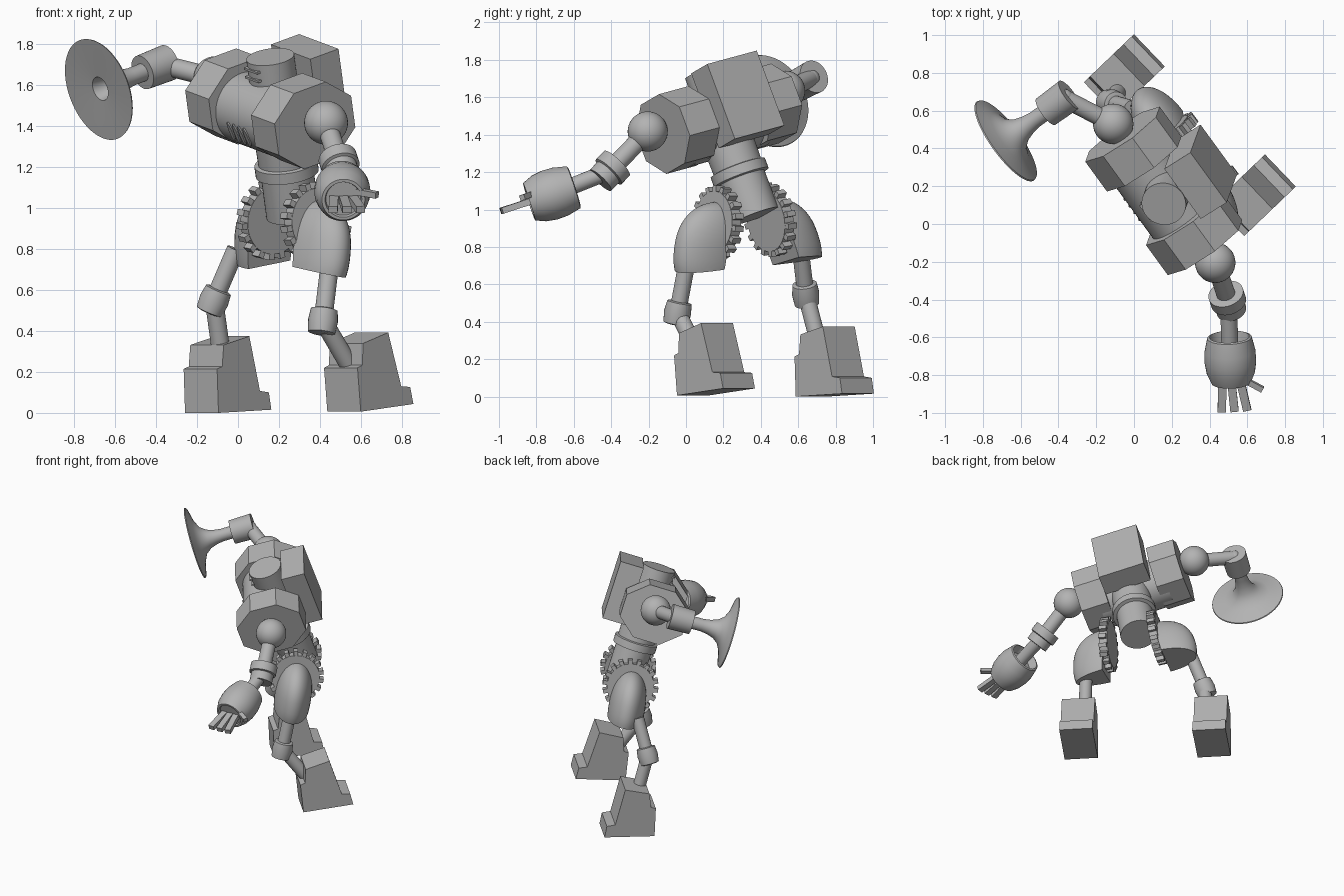
import bpy, bmesh, math
from mathutils import Vector, Matrix

cube = bpy.data.objects.get("Cube")
if cube:
    bpy.data.objects.remove(cube)

grey = bpy.data.materials.new("plain grey")
grey.use_nodes = True
COL = (0.45, 0.45, 0.45, 1)
grey.diffuse_color = COL
grey.node_tree.nodes["Principled BSDF"].inputs["Base Color"].default_value = COL


def frame(origin, x, z):
    """Placement whose x is kept and whose z is squared up to it."""
    x = Vector(x).normalized()
    z = Vector(z)
    z = (z - x * z.dot(x)).normalized()
    m = Matrix((x, z.cross(x), z)).transposed().to_4x4()
    m.translation = Vector(origin)
    return m


def along(a, b):
    """Placement at a with z pointing to b."""
    d = Vector(b) - Vector(a)
    return Matrix.Translation(a) @ d.to_track_quat('Z', 'Y').to_matrix().to_4x4()


def finish(name, bm, m):
    bmesh.ops.recalc_face_normals(bm, faces=bm.faces)
    bm.transform(m)
    me = bpy.data.meshes.new(name)
    bm.to_mesh(me)
    bm.free()
    me.materials.append(grey)
    ob = bpy.data.objects.new(name, me)
    bpy.context.collection.objects.link(ob)
    bpy.ops.object.select_all(action='DESELECT')
    ob.select_set(True)
    bpy.context.view_layer.objects.active = ob
    bpy.ops.object.shade_smooth_by_angle(angle=math.radians(35))


def lathe(name, profile, m, n=40):
    """Turn (radius, height) points round z and close open ends."""
    bm = bmesh.new()
    turn = [2 * math.pi * (i + 0.5) / n for i in range(n)]
    rings = [[bm.verts.new((r * math.cos(t), r * math.sin(t), h)) for t in turn]
             for r, h in profile]
    for a, b in zip(rings, rings[1:]):
        for i in range(n):
            j = (i + 1) % n
            bm.faces.new((a[i], a[j], b[j], b[i]))
    bm.faces.new(rings[0])
    bm.faces.new(rings[-1])
    finish(name, bm, m)


def tube(name, a, b, r):
    lathe(name, [(r, 0), (r, (Vector(b) - Vector(a)).length)], along(a, b), 28)


def box(name, size, m):
    bm = bmesh.new()
    bmesh.ops.create_cube(bm, size=1)
    bmesh.ops.scale(bm, vec=size, verts=bm.verts)
    finish(name, bm, m)


def ball(name, p, r):
    bm = bmesh.new()
    bmesh.ops.create_uvsphere(bm, u_segments=36, v_segments=20, radius=r)
    finish(name, bm, Matrix.Translation(p))


def T(x, y, z):
    return Matrix.Translation((x, y, z))


def R(deg, axis):
    return Matrix.Rotation(math.radians(deg), 4, axis)


def S(x, y, z):
    return Matrix.Diagonal((x, y, z, 1))


# Body frame: x to its left, y to its back, z up the leaning spine
body = frame((0.16, 0.165, 1.53), (0.575, -0.79, -0.215), (-0.15, -0.31, 0.94))
side = R(90, 'Y')

# Torso barrel, shoulder blocks, backpack
barrel = body @ T(0, -0.035, -0.07)
lathe("torso", [(0.178, -0.25), (0.178, 0.25)], barrel @ side, 48)
for name, s in (("left", 1), ("right", -1)):
    lathe(name + "_shoulder_block", [(0.25, -0.1), (0.25, 0.1)],
          body @ T(0.28 * s, -0.01, -0.045) @ S(1, 1, 0.86) @ side, 8)
box("backpack", (0.335, 0.17, 0.43), body @ T(0.01, 0.23, -0.008))

# Head with a raised visor frame
lathe("head", [(0.118, -0.1), (0.118, 0.215)], body @ T(0, 0.03, 0))
for h in (0.135, 0.18):
    box("visor_bar", (0.11, 0.02, 0.012), body @ T(0, -0.085, h))

# Vents on the lower front of the torso
for i in range(4):
    m = barrel @ R(15, 'X') @ T((i - 1.5) * 0.045, -0.176, 0) @ R(90, 'X')
    lathe("vent", [(0.5, 0), (0.5, 0.008)], m @ S(0.028, 0.11, 1), 20)

# Waist column with collar
lathe("waist", [(0.13, -0.61), (0.13, -0.395), (0.155, -0.39), (0.155, -0.335),
                (0.135, -0.33), (0.14, -0.1)], body @ T(0.02, 0.025, 0))


# Hips: toothed wheel and domed thigh guard
def gear(name, m, teeth=18):
    bm = bmesh.new()
    bmesh.ops.create_cone(bm, cap_ends=True, segments=teeth * 2, radius1=0.168,
                          radius2=0.168, depth=0.06)
    for i in range(teeth):
        spin = R(360 * i / teeth, 'Z') @ T(0.175, 0, 0)
        bmesh.ops.create_cube(bm, matrix=spin @ S(0.045, 0.03, 0.055))
    finish(name, bm, m @ side)


def thigh(name, m):
    bm = bmesh.new()
    bmesh.ops.create_uvsphere(bm, u_segments=40, v_segments=28, radius=1)
    for v in bm.verts:
        v.co.z = math.copysign(abs(v.co.z) ** 0.85, v.co.z)
    bmesh.ops.transform(bm, verts=bm.verts, matrix=T(0, 0, -0.155) @ S(0.25, 0.13, 0.265))
    for co, no in (((0.01, 0, 0), (-1, 0, 0)), ((0.1, 0, -0.255), (-0.2, 0, -1))):
        cut = bmesh.ops.bisect_plane(bm, geom=bm.verts[:] + bm.edges[:] + bm.faces[:],
                                     plane_co=co, plane_no=no, clear_outer=True)
        edges = [e for e in cut["geom_cut"] if isinstance(e, bmesh.types.BMEdge)]
        bmesh.ops.contextual_create(bm, geom=edges)
    finish(name, bm, m)


out = Vector((0.6, -0.8, 0))
for name, s, hip, splay, swing in (("left", 1, (0.38, 0.17, 0.93), 3, -8),
                                   ("right", -1, (0.165, 0.45, 0.945), 16, -10)):
    m = frame(hip, out * s, (0, 0, 1))
    gear(name + "_hip_gear", m @ R(-splay / 2, 'Y'))
    thigh(name + "_thigh", m @ R(-splay, 'Y') @ R(swing, 'X'))


# Legs: two rods meeting in a knee sleeve
def leg(name, top, knee, ankle):
    tube(name + "_upper_leg", top, knee, 0.045)
    tube(name + "_lower_leg", knee, ankle, 0.045)
    lathe(name + "_knee", [(0.052, -0.065), (0.066, -0.06), (0.073, 0),
                           (0.066, 0.055), (0.052, 0.06)], along(knee, top), 28)


leg("left", (0.45, 0.01, 0.74), (0.415, -0.045, 0.45), (0.55, 0.07, 0.22))
leg("right", (-0.01, 0.61, 0.8), (-0.117, 0.64, 0.55), (-0.08, 0.71, 0.28))


# Feet: side profile with toe step and heel ledge, pushed out sideways
def foot(name, toe, pitch):
    side_profile = [(0, 0), (0, 0.215), (0.035, 0.225), (0.05, 0.33), (0.225, 0.365),
                    (0.285, 0.095), (0.345, 0.085), (0.358, 0)]
    bm = bmesh.new()
    face = bm.faces.new([bm.verts.new((-0.118, u, h)) for u, h in side_profile])
    new = bmesh.ops.extrude_face_region(bm, geom=[face])["geom"]
    moved = [v for v in new if isinstance(v, bmesh.types.BMVert)]
    bmesh.ops.translate(bm, verts=moved, vec=(0.236, 0, 0))
    finish(name, bm, frame(toe, (0.69, -0.72, 0), (0, 0, 1)) @ R(pitch, 'X'))


foot("left_foot", (0.518, 0.037, 0.006), 6)
foot("right_foot", (-0.177, 0.672, 0), 2.5)

# Left arm: shoulder ball, rods, cuff, barrel hand with fingers
shoulder, elbow, wrist = (0.43, -0.205, 1.417), (0.5, -0.41, 1.205), (0.51, -0.72, 1.08)
ball("left_shoulder", shoulder, 0.107)
tube("left_upper_arm", shoulder, elbow, 0.05)
tube("left_forearm", elbow, wrist, 0.045)
lathe("left_elbow_cuff", [(0.06, -0.07), (0.08, -0.07), (0.08, -0.01), (0.095, -0.005),
                          (0.095, 0.06), (0.06, 0.06)], along(elbow, shoulder))
hand = frame(wrist, (1, 0.04, 0), (0.03, -0.95, -0.31))
lathe("left_hand", [(0.09, -0.07), (0.105, -0.13), (0.118, -0.125), (0.135, -0.05),
                    (0.137, 0.01), (0.128, 0.07), (0.105, 0.125), (0.09, 0.125),
                    (0.085, 0.11)], hand)
for i in range(3):
    box("finger", (0.044, 0.034, 0.17),
        hand @ T((i - 1) * 0.045, 0.0, 0.1) @ R((i - 0.5) * 7, 'Y') @ T(0, 0, 0.1))
box("thumb", (0.03, 0.03, 0.15), hand @ T(0.1, 0.035, 0.12) @ R(58, 'Y'))

# Right arm: shoulder ball, rod, cuff and flared horn
shoulder, elbow, mouth = (-0.11, 0.53, 1.635), (-0.37, 0.665, 1.7), (-0.68, 0.44, 1.58)
ball("right_shoulder", shoulder, 0.107)
tube("right_upper_arm", shoulder, elbow, 0.048)
ball("right_elbow", elbow, 0.05)
horn = along(elbow, mouth)
lathe("right_elbow_cuff", [(0.07, -0.035), (0.09, -0.035), (0.086, 0.125), (0.06, 0.125)], horn)
lathe("right_horn", [(0.045, 0), (0.045, 0.2), (0.052, 0.25), (0.068, 0.3), (0.1, 0.342),
                     (0.16, 0.372), (0.255, 0.396), (0.258, 0.403), (0.16, 0.398),
                     (0.06, 0.392), (0.052, 0.35), (0.03, 0.27)], horn, 56)
